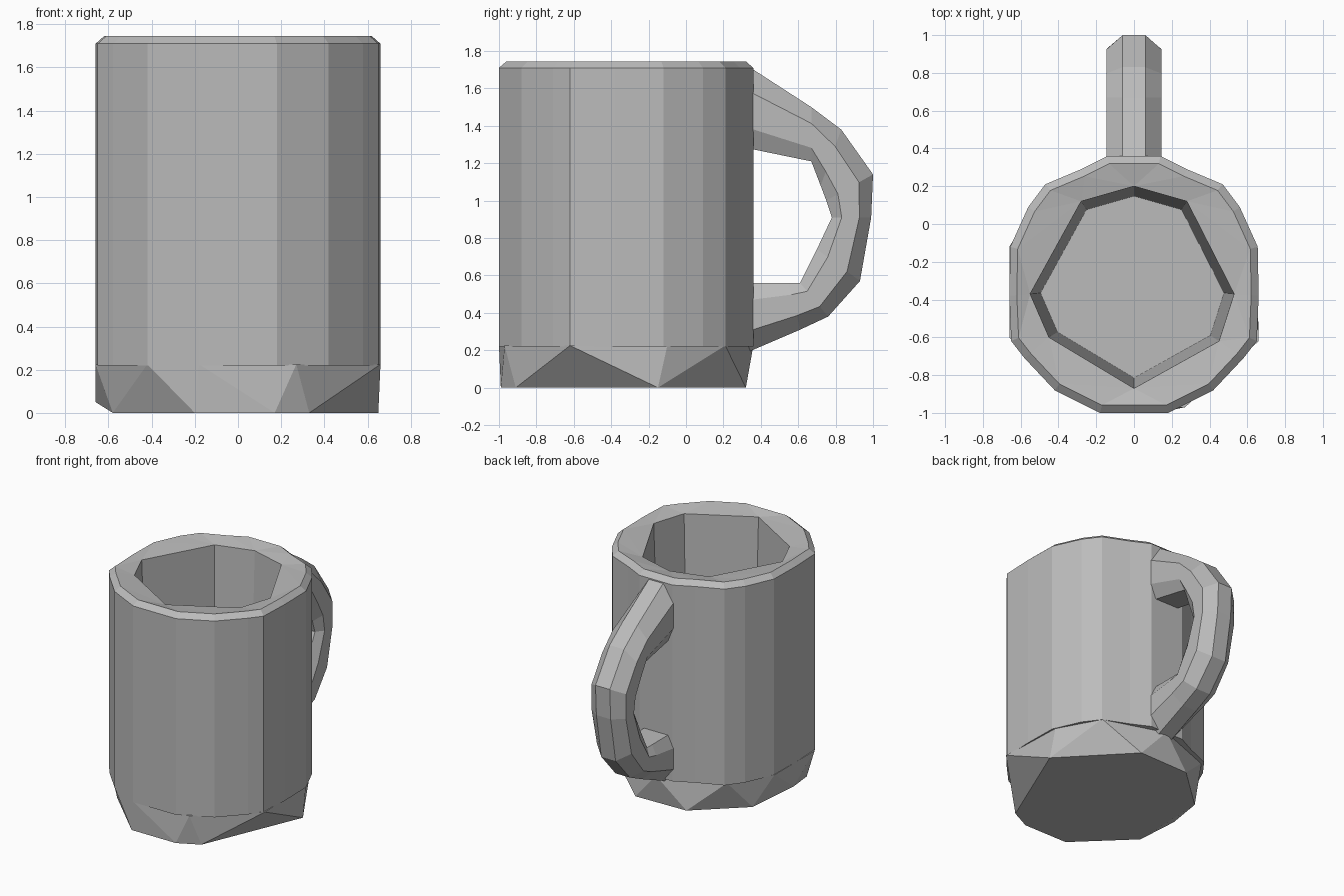
import bpy, bmesh
from mathutils import Vector

cube = bpy.data.objects.get("Cube")
if cube:
    bpy.data.objects.remove(cube, do_unlink=True)

clay = bpy.data.materials.new("grey clay")
clay.use_nodes = True
GREY = (0.5, 0.5, 0.5, 1)
clay.diffuse_color = GREY
clay.node_tree.nodes["Principled BSDF"].inputs["Base Color"].default_value = GREY


def finish(bm, name):
    bmesh.ops.recalc_face_normals(bm, faces=bm.faces)
    mesh = bpy.data.meshes.new(name)
    bm.to_mesh(mesh)
    bm.free()
    mesh.materials.append(clay)
    obj = bpy.data.objects.new(name, mesh)
    bpy.context.collection.objects.link(obj)
    return obj


def ring(bm, outline, z, scale=1.0, centre=(0, -0.32)):
    cx, cy = centre
    return [bm.verts.new((cx + (x - cx) * scale, cy + (y - cy) * scale, z))
            for x, y in outline]


def join(bm, a, b):
    n = len(a)
    for i in range(n):
        j = (i + 1) % n
        bm.faces.new((a[i], a[j], b[j], b[i]))


def loop_edges(bm, verts):
    return [bm.edges.get((v, verts[i - 1])) or bm.edges.new((v, verts[i - 1]))
            for i, v in enumerate(verts)]


# Cup wall: faceted outside, tapered eight-sided well inside
half = [(0.18, -1), (0.42, -0.88), (0.58, -0.71), (0.65, -0.62), (0.66, -0.38),
        (0.655, -0.12), (0.56, 0.09), (0.47, 0.21), (0.28, 0.29), (0.14, 0.36)]
outer = half + [(-x, y) for x, y in reversed(half)]
well = [(0, -0.87), (0.45, -0.62), (0.53, -0.37), (0.28, 0.12),
        (0, 0.2), (-0.28, 0.12), (-0.55, -0.37), (-0.45, -0.6)]
bm = bmesh.new()
foot = ring(bm, outer, 0.22)
lip = ring(bm, outer, 1.71)
crest = ring(bm, outer, 1.745, 0.94)
mouth = ring(bm, well, 1.72)
floor = ring(bm, well, 0.23, 0.9)
join(bm, foot, lip)
join(bm, lip, crest)
join(bm, mouth, floor)
bm.faces.new(foot)
bm.faces.new(floor)
bmesh.ops.triangle_fill(bm, use_beauty=True, normal=Vector((0, 0, 1)),
                        edges=loop_edges(bm, crest) + loop_edges(bm, mouth))
finish(bm, "cup_wall")

# Base: chunky hull with triangular facets around its side
top = [(0.66, -0.62), (0.64, -0.1), (0.47, 0.21), (0, 0.36), (-0.47, 0.18),
       (-0.66, -0.12), (-0.66, -0.6), (-0.42, -0.88), (-0.18, -1), (0.27, -0.97)]
bottom = [(0.33, -0.91), (0.65, -0.15), (0.2, 0.32), (-0.22, 0.31),
          (-0.56, 0), (-0.58, -0.62), (-0.2, -0.99), (0.17, -0.99)]
bm = bmesh.new()
ring(bm, top, 0.225)
ring(bm, bottom, 0)
bm.verts.new((-0.66, -0.35, 0.05))
bmesh.ops.convex_hull(bm, input=bm.verts)
finish(bm, "base")

# Handle: faceted section swept through pairs of inner and outer (y, z) points
stations = [((0.33, 1.28), (0.33, 1.72)), ((0.67, 1.21), (0.67, 1.5)),
            ((0.72, 1.08), (0.83, 1.38)), ((0.75, 1), (1, 1.14)),
            ((0.78, 0.91), (0.99, 0.91)), ((0.7, 0.74), (0.93, 0.57)),
            ((0.61, 0.56), (0.76, 0.38)), ((0.55, 0.56), (0.61, 0.31)),
            ((0.33, 0.56), (0.33, 0.19))]
side = [(0, 0.1), (0.25, 0.145), (0.7, 0.145), (1, 0.06)]
section = side + [(t, -x) for t, x in reversed(side)]
bm = bmesh.new()
rings = []
for inner_pt, outer_pt in stations:
    a, b = Vector(inner_pt), Vector(outer_pt)
    rings.append([bm.verts.new((x, *a.lerp(b, t))) for t, x in section])
for a, b in zip(rings, rings[1:]):
    join(bm, a, b)
bm.faces.new(rings[0])
bm.faces.new(rings[-1])
finish(bm, "handle")
